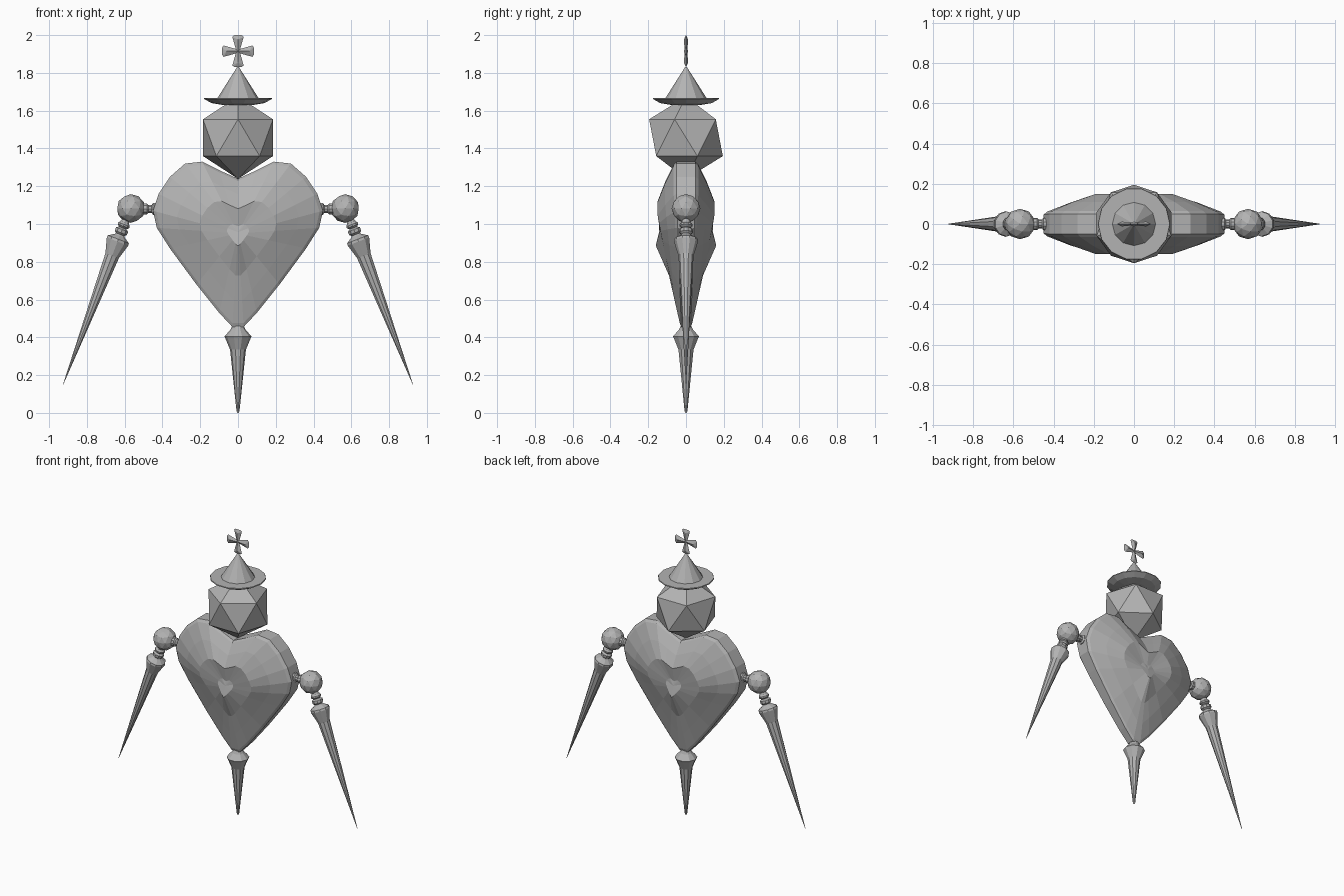
import bpy, bmesh, math
from mathutils import Vector, Matrix

cube = bpy.data.objects.get("Cube")
if cube:
    bpy.data.objects.remove(cube, do_unlink=True)

grey = bpy.data.materials.new("plain grey")
grey.use_nodes = True
COLOUR = (0.45, 0.45, 0.45, 1)
grey.diffuse_color = COLOUR
grey.node_tree.nodes["Principled BSDF"].inputs["Base Color"].default_value = COLOUR


def finish(bm, name):
    """Clean the mesh and link it as a flat shaded object."""
    bmesh.ops.remove_doubles(bm, verts=bm.verts, dist=0.0005)
    bmesh.ops.recalc_face_normals(bm, faces=bm.faces)
    mesh = bpy.data.meshes.new(name)
    bm.to_mesh(mesh)
    bm.free()
    mesh.materials.append(grey)
    obj = bpy.data.objects.new(name, mesh)
    bpy.context.collection.objects.link(obj)
    return obj


def skin(bm, rings):
    """Bridge equal rings of points and cap both ends."""
    loops = [[bm.verts.new(p) for p in ring] for ring in rings]
    n = len(loops[0])
    for a, b in zip(loops, loops[1:]):
        for i in range(n):
            j = (i + 1) % n
            bm.faces.new((a[i], a[j], b[j], b[i]))
    for loop in (loops[0], loops[-1]):
        centre = bm.verts.new(sum((v.co for v in loop), Vector()) / n)
        for i in range(n):
            bm.faces.new((loop[i], loop[(i + 1) % n], centre))


def lathe(name, profile, start, direction, sides):
    """Turn (radius, distance) pairs around an axis."""
    turn = Vector(direction).to_track_quat('Z', 'Y').to_matrix()
    rings = []
    for r, t in profile:
        ring = []
        for i in range(sides):
            a = math.tau * i / sides
            ring.append(Vector(start) + turn @ Vector((r * math.cos(a), r * math.sin(a), t)))
        rings.append(ring)
    bm = bmesh.new()
    skin(bm, rings)
    return finish(bm, name)


# Heart body: concentric heart rings, with a raised middle on both sides
half = [(0, 1.24), (.10, 1.285), (.19, 1.33), (.28, 1.32), (.36, 1.25), (.42, 1.16),
        (.45, 1.07), (.43, .98), (.36, .87), (.22, .68), (.10, .53), (.03, .455)]
outline = half + [(-x, z) for x, z in reversed(half[1:])]
MID = .95
# scale, depth at the tip, depth at the lobes
steps = [(.13, .16, .135), (.45, .09, .15), (.72, .06, .11), (.96, .033, .065), (1, .025, .05)]


def heart_ring(step, side):
    s, low, high = step
    ring = []
    for x, z in outline:
        f = min(1, (z - .455) / .7)
        ring.append(Vector((x * s, side * (low + (high - low) * f), MID + (z - MID) * s)))
    return ring


bm = bmesh.new()
skin(bm, [heart_ring(s, -1) for s in steps] + [heart_ring(s, 1) for s in reversed(steps)])
finish(bm, "heart_body")

# Faceted head: upper corner faces the front
bm = bmesh.new()
R, HEAD_Z = .218, 1.457
h, w = R / math.sqrt(5), 2 * R / math.sqrt(5)
points = [(0, 0, R), (0, 0, -R)]
for i in range(5):
    a = math.tau * i / 5
    points.append((w * math.sin(a), -w * math.cos(a), h))
    points.append((w * math.sin(a), w * math.cos(a), -h))
verts = [bm.verts.new(Vector(p) + Vector((0, 0, HEAD_Z))) for p in points]
bmesh.ops.convex_hull(bm, input=verts)
finish(bm, "head")

# Hat with a dished brim
UP, DOWN = (0, 0, 1), (0, 0, -1)
lathe("hat_brim", [(.08, 1.63), (.14, 1.64), (.18, 1.662), (.178, 1.668), (.10, 1.668)],
      (0, 0, 0), UP, 14)
lathe("hat_cone", [(.11, 1.665), (.004, 1.832)], (0, 0, 0), UP, 12)

# Flared cross on top, thick in the middle of each arm and thin at the ends
bm = bmesh.new()
for k in range(4):
    spin = Matrix.Rotation(k * math.pi / 2, 4, 'Y')
    rim = [(-.012, .012), (-.03, .076), (-.018, .085), (.018, .085), (.03, .076), (.012, .012)]
    edge = [bm.verts.new(spin @ Vector((x, 0, z))) for x, z in rim]
    for side in (-1, 1):
        hub = bm.verts.new((0, side * .006, 0))
        ridge = bm.verts.new(spin @ Vector((0, side * .012, .06)))
        for a, b in zip(edge, edge[1:]):
            bm.faces.new((a, b, ridge))
        bm.faces.new((hub, edge[0], ridge))
        bm.faces.new((hub, ridge, edge[-1]))
bmesh.ops.translate(bm, verts=bm.verts, vec=(0, 0, 1.915))
finish(bm, "cross")

# Bottom spike
lathe("bottom_spike", [(.03, 0), (.04, .02), (.072, .055), (.066, .068), (.042, .125),
                       (.008, .45), (.003, .46)], (0, 0, .46), DOWN, 10)

# Arms: shoulder peg, ball, beaded wrist and long spike
for side, label in ((1, "left"), (-1, "right")):
    lathe(label + "_shoulder_peg", [(.033, .41), (.033, .45), (.022, .457), (.022, .475),
                                    (.03, .482), (.03, .51)],
          (0, 0, 1.08), (side, 0, 0), 10)
    bm = bmesh.new()
    bmesh.ops.create_icosphere(bm, subdivisions=2, radius=.076,
                               matrix=Matrix.Translation((side * .567, 0, 1.082)))
    finish(bm, label + "_shoulder_ball")
    start, tip = Vector((side * .572, 0, 1.08)), Vector((side * .926, 0, .15))
    length = (tip - start).length
    lathe(label + "_arm_spike",
          [(.02, .06), (.025, .078), (.034, .088), (.034, .098), (.022, .108), (.036, .117),
           (.036, .135), (.025, .145), (.03, .152), (.062, .172), (.064, .185),
           (.04, .265), (.001, length)],
          start, tip - start, 10)
